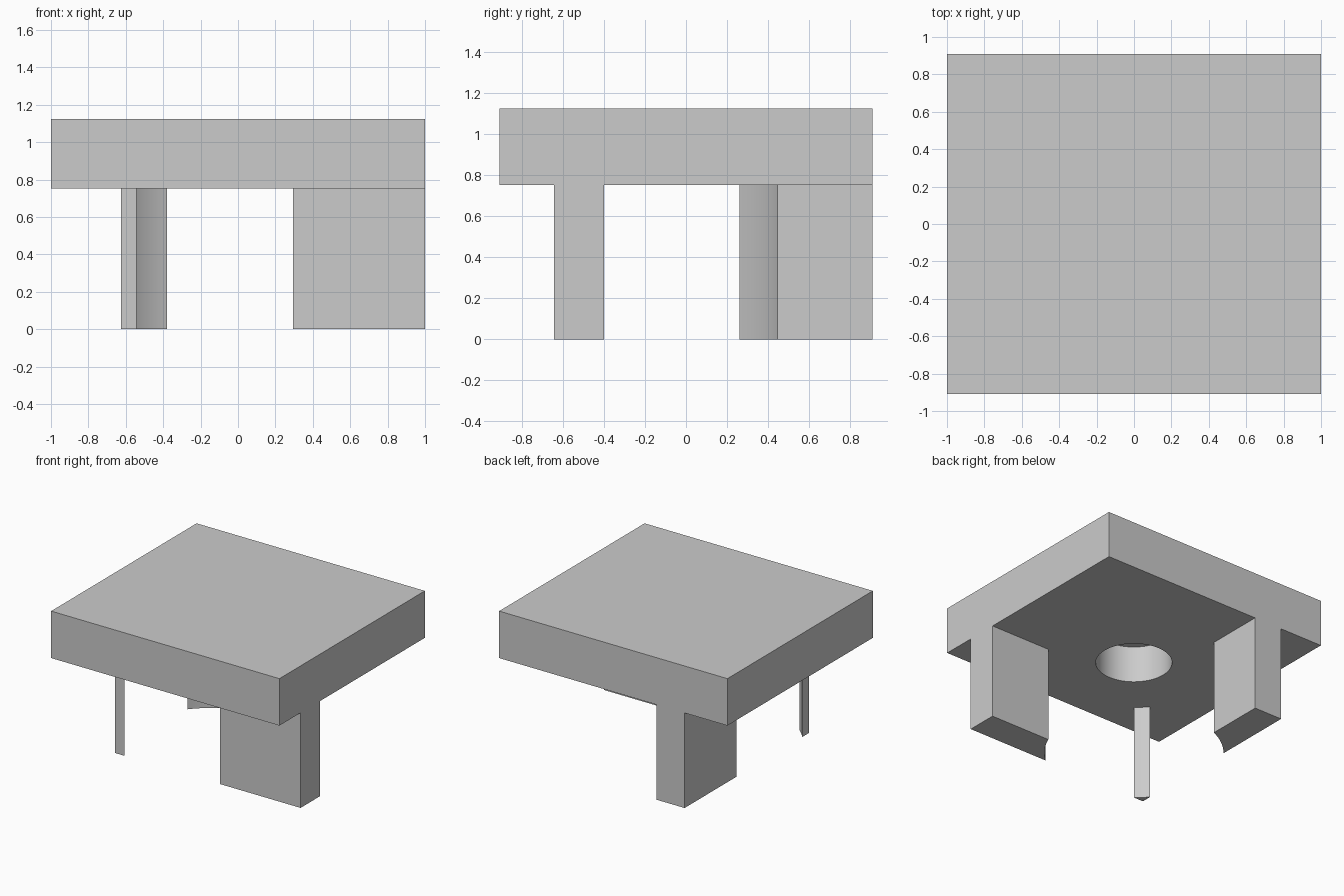
import bpy, bmesh
from math import sin, cos, atan2, sqrt, pi, radians

cube = bpy.data.objects.get("Cube")
if cube:
    bpy.data.objects.remove(cube, do_unlink=True)

grey = bpy.data.materials.new("plain grey")
grey.use_nodes = True
grey.diffuse_color = (0.6, 0.6, 0.6, 1)
grey.node_tree.nodes["Principled BSDF"].inputs["Base Color"].default_value = (0.6, 0.6, 0.6, 1)

# Shared dimensions
HALF_X, HALF_Y = 1.0, 0.91
SLAB_BOTTOM, SLAB_TOP = 0.753, 1.125
CX, CY = -0.125, -0.15           # axis of the round clearance and the bore
CLEAR_R, BORE_R, BORE_DEPTH = 0.648, 0.276, 0.29
OUT_X, OUT_Y = CX - 0.5, CY - 0.495   # outer faces of the ribs
IN_X, IN_Y = -0.38, -0.4              # inner faces of the ribs


def smooth(obj):
    bpy.ops.object.select_all(action='DESELECT')
    obj.select_set(True)
    bpy.context.view_layer.objects.active = obj
    bpy.ops.object.shade_smooth_by_angle(angle=radians(30))


def prism(name, outline, z0, z1):
    """Extrude a plan outline from z0 up to z1."""
    bm = bmesh.new()
    base = bm.faces.new([bm.verts.new((x, y, z0)) for x, y in outline])
    new = bmesh.ops.extrude_face_region(bm, geom=[base])["geom"]
    top = [v for v in new if isinstance(v, bmesh.types.BMVert)]
    bmesh.ops.translate(bm, verts=top, vec=(0, 0, z1 - z0))
    bmesh.ops.recalc_face_normals(bm, faces=bm.faces)
    mesh = bpy.data.meshes.new(name)
    bm.to_mesh(mesh)
    bm.free()
    mesh.materials.append(grey)
    obj = bpy.data.objects.new(name, mesh)
    bpy.context.collection.objects.link(obj)
    smooth(obj)
    return obj


def arc(start, end, steps=16):
    """Points on the clearance circle between two points lying on it."""
    a = atan2(start[1] - CY, start[0] - CX)
    b = atan2(end[1] - CY, end[0] - CX)
    return [(CX + CLEAR_R * cos(a + (b - a) * i / steps),
             CY + CLEAR_R * sin(a + (b - a) * i / steps)) for i in range(steps + 1)]


def at_x(x, side):
    return (x, CY + side * sqrt(CLEAR_R ** 2 - (x - CX) ** 2))


def at_y(y, side):
    return (CX + side * sqrt(CLEAR_R ** 2 - (y - CY) ** 2), y)


# Top slab with a blind bore in its underside
slab = prism("top_slab", [(-HALF_X, -HALF_Y), (HALF_X, -HALF_Y),
                          (HALF_X, HALF_Y), (-HALF_X, HALF_Y)], SLAB_BOTTOM, SLAB_TOP)
ring = [(CX + BORE_R * cos(2 * pi * i / 96), CY + BORE_R * sin(2 * pi * i / 96))
        for i in range(96)]
cutter = prism("bore_cutter", ring, SLAB_BOTTOM - 0.2, SLAB_BOTTOM + BORE_DEPTH)
cutter.hide_render = True
cut = slab.modifiers.new("bore", 'BOOLEAN')
cut.operation = 'DIFFERENCE'
cut.solver = 'EXACT'
cut.object = cutter
bpy.context.view_layer.objects.active = slab
bpy.ops.object.modifier_apply(modifier=cut.name)
bpy.data.objects.remove(cutter, do_unlink=True)
smooth(slab)

# Side leg, flush with the +x edge, hollowed at its inner end
prism("side_leg", [(HALF_X, IN_Y)] + arc(at_y(IN_Y, 1), at_y(OUT_Y, 1))
      + [(HALF_X, OUT_Y)], 0, SLAB_BOTTOM)

# Back leg, flush with the back edge, hollowed at its inner end
prism("back_leg", [(IN_X, HALF_Y)] + arc(at_x(IN_X, 1), at_x(OUT_X, 1))
      + [(OUT_X, HALF_Y)], 0, SLAB_BOTTOM)

# Thin corner post left outside the round clearance
prism("corner_post", [(OUT_X, OUT_Y)] + arc(at_y(OUT_Y, -1), at_x(OUT_X, -1)),
      0, SLAB_BOTTOM)
